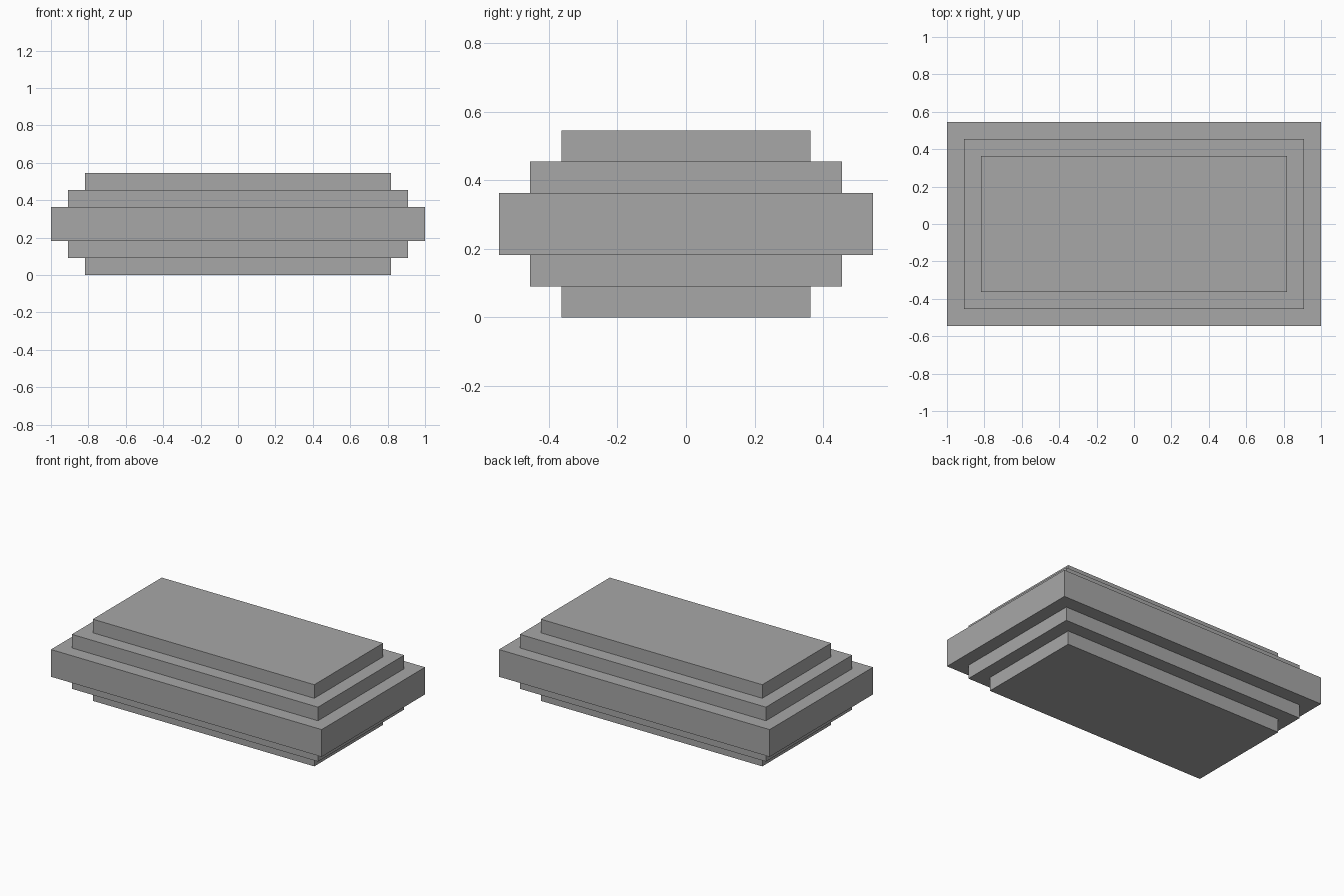
import bpy
import bmesh

cube = bpy.data.objects.get("Cube")
if cube:
    bpy.data.objects.remove(cube, do_unlink=True)

# Single flat grey
grey = bpy.data.materials.new("grey")
grey.use_nodes = True
colour = (0.39, 0.39, 0.39, 1.0)
grey.diffuse_color = colour
grey.node_tree.nodes["Principled BSDF"].inputs["Base Color"].default_value = colour

STEP = 1 / 11           # width and height of each step
HALF_X, HALF_Y = 1.0, 6 * STEP

# Tiers from the ground up: (inset in steps, bottom, top in steps)
TIERS = [(2, 0, 1), (1, 1, 2), (0, 2, 4), (1, 4, 5), (2, 5, 6)]


def add_ring(bm, inset, level):
    """Rectangle of vertices, inset from the widest tier."""
    x, y = HALF_X - inset * STEP, HALF_Y - inset * STEP
    return [bm.verts.new((sx * x, sy * y, level * STEP))
            for sx, sy in ((-1, -1), (1, -1), (1, 1), (-1, 1))]


# One closed stepped shell: walls and ledges join consecutive rings
bm = bmesh.new()
rings = [add_ring(bm, inset, z) for inset, low, high in TIERS for z in (low, high)]
for lower, upper in zip(rings, rings[1:]):
    for i in range(4):
        j = (i + 1) % 4
        bm.faces.new((lower[i], lower[j], upper[j], upper[i]))
bm.faces.new(rings[0][::-1])
bm.faces.new(rings[-1])
bmesh.ops.recalc_face_normals(bm, faces=bm.faces[:])

mesh = bpy.data.meshes.new("stepped_slab")
bm.to_mesh(mesh)
bm.free()
mesh.materials.append(grey)
slab = bpy.data.objects.new("stepped_slab", mesh)
bpy.context.collection.objects.link(slab)
